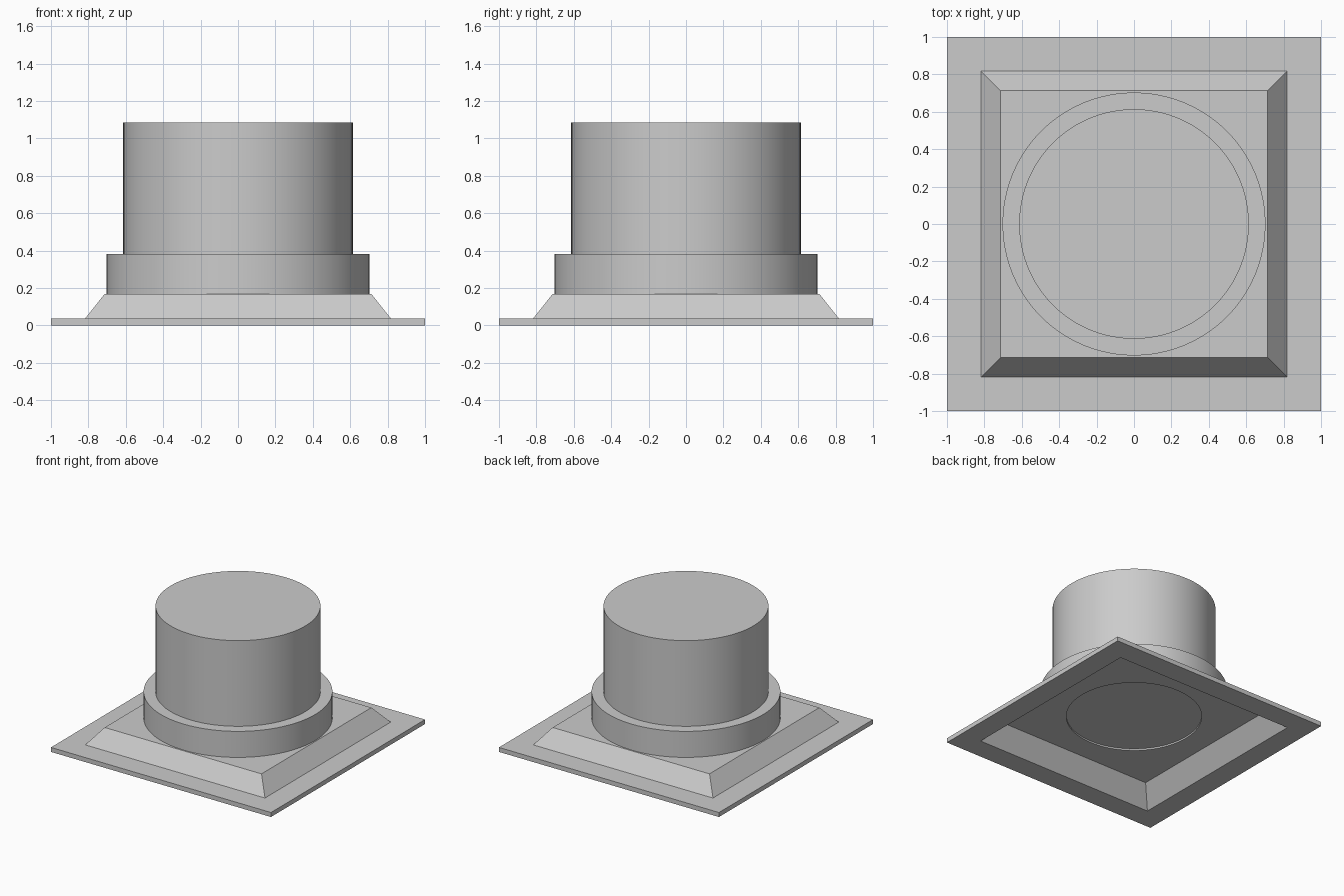
import bpy, bmesh, math

if "Cube" in bpy.data.objects:
    bpy.data.objects.remove(bpy.data.objects["Cube"])


def add_cylinder(name, radius, z0, z1, sides=96):
    bpy.ops.mesh.primitive_cylinder_add(vertices=sides, radius=radius, depth=z1 - z0,
                                        location=(0, 0, (z0 + z1) / 2))
    obj = bpy.context.object
    obj.name = name
    bpy.ops.object.shade_smooth_by_angle(angle=math.radians(30))
    return obj


def add_square_profile(name, profile):
    """Stack square rings given as (half width, z) and cap both ends."""
    bm = bmesh.new()
    rings = [[bm.verts.new((sx * h, sy * h, z))
              for sx, sy in ((-1, -1), (1, -1), (1, 1), (-1, 1))] for h, z in profile]
    for a, b in zip(rings, rings[1:]):
        for i in range(4):
            j = (i + 1) % 4
            bm.faces.new((a[i], a[j], b[j], b[i]))
    bm.faces.new(rings[0])
    bm.faces.new(rings[-1])
    bmesh.ops.recalc_face_normals(bm, faces=bm.faces)
    mesh = bpy.data.meshes.new(name)
    bm.to_mesh(mesh)
    bm.free()
    obj = bpy.data.objects.new(name, mesh)
    bpy.context.collection.objects.link(obj)
    return obj


# Square flange with raised sloped plinth, hollow underneath
base = add_square_profile("base_flange", [
    (0.708, 0.155), (0.82, 0.0), (1.0, 0.0),
    (1.0, 0.037), (0.817, 0.037), (0.713, 0.168)])

# Round opening in the plinth, seen from below
cutter = add_cylinder("opening_cutter", 0.51, 0.10, 0.25)
cutter.hide_render = True
cutter.hide_viewport = True
cut = base.modifiers.new("opening", 'BOOLEAN')
cut.operation = 'DIFFERENCE'
cut.solver = 'EXACT'
cut.object = cutter

# Collar and main cylinder
add_cylinder("collar", 0.703, 0.168, 0.382)
add_cylinder("main_cylinder", 0.614, 0.382, 1.086)
